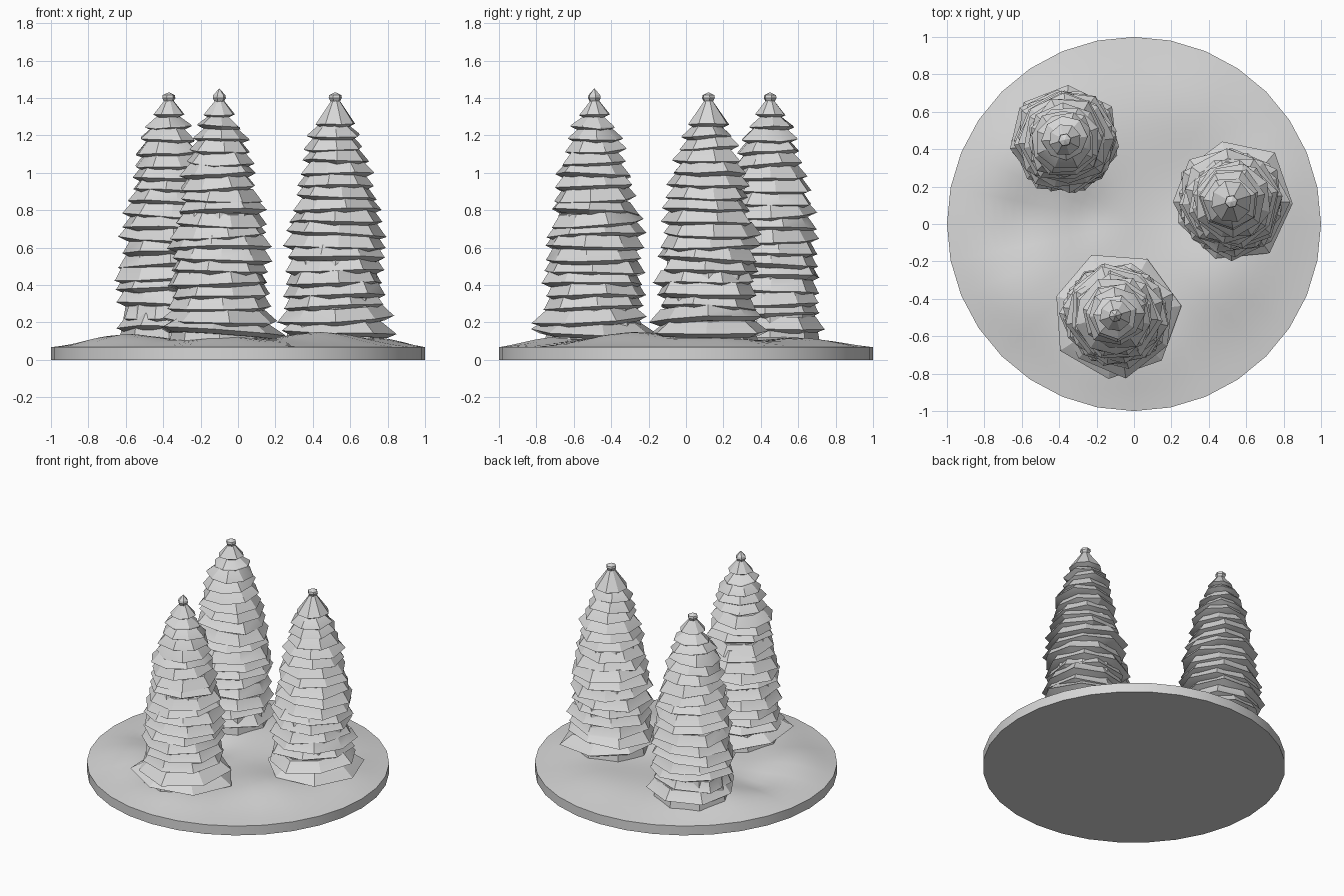
import bpy, bmesh, math, random
from mathutils import Matrix, Vector

cube = bpy.data.objects.get("Cube")
if cube:
    bpy.data.objects.remove(cube, do_unlink=True)

GREY = (0.68, 0.68, 0.68, 1)
stone = bpy.data.materials.new("pale grey")
stone.use_nodes = True
stone.diffuse_color = GREY
stone.node_tree.nodes["Principled BSDF"].inputs["Base Color"].default_value = GREY


def finish(bm, name, angle):
    bmesh.ops.recalc_face_normals(bm, faces=bm.faces)
    mesh = bpy.data.meshes.new(name)
    bm.to_mesh(mesh)
    bm.free()
    mesh.materials.append(stone)
    obj = bpy.data.objects.new(name, mesh)
    bpy.context.collection.objects.link(obj)
    bpy.ops.object.select_all(action="DESELECT")
    obj.select_set(True)
    bpy.context.view_layer.objects.active = obj
    bpy.ops.object.shade_smooth_by_angle(angle=math.radians(angle))
    return obj


def bridge(bm, lower, upper):
    n = len(lower)
    for i in range(n):
        j = (i + 1) % n
        bm.faces.new((lower[i], lower[j], upper[j], upper[i]))


# Round base with rolling mounds: x, y, height, spread
MOUNDS = [(-0.65, -0.4, 0.07, 0.22), (0.45, -0.28, 0.07, 0.22),
          (-0.05, -0.72, 0.05, 0.18), (0.78, 0.2, 0.05, 0.2),
          (-0.4, 0.45, 0.06, 0.28), (0.3, 0.65, 0.04, 0.22),
          (-0.7, 0.3, 0.03, 0.18), (-0.25, 0.06, -0.03, 0.1),
          (-0.6, 0.04, -0.04, 0.12)]


def ground(x, y):
    bumps = sum(h * math.exp(-((x - a) ** 2 + (y - b) ** 2) / (2 * s * s))
                for a, b, h, s in MOUNDS)
    fade = max(0, 1 - (x * x + y * y) ** 3)
    return 0.068 + fade * (0.012 + bumps)


def make_base(sides=32, rings=20):
    bm = bmesh.new()

    def ring(r, z=None):
        pts = [(r * math.cos(math.tau * i / sides), r * math.sin(math.tau * i / sides))
               for i in range(sides)]
        return [bm.verts.new((x, y, ground(x, y) if z is None else z)) for x, y in pts]

    previous = ring(1, 0)
    bm.faces.new(previous)
    for k in range(rings, 0, -1):
        current = ring(k / rings)
        bridge(bm, previous, current)
        previous = current
    centre = bm.verts.new((0, 0, ground(0, 0)))
    for i in range(sides):
        bm.faces.new((previous[i], previous[(i + 1) % sides], centre))
    finish(bm, "round_base", 35)


# Trees made of stacked, slightly tilted skirts
OUTLINE = [(0.13, 0.32), (0.22, 0.28), (0.5, 0.275), (0.65, 0.265), (0.8, 0.24),
           (1.0, 0.2), (1.2, 0.145), (1.31, 0.085), (1.4, 0.04)]


def radius(z):
    for (z0, r0), (z1, r1) in zip(OUTLINE, OUTLINE[1:]):
        if z <= z1:
            return r0 + (r1 - r0) * max(0, z - z0) / (z1 - z0)
    return OUTLINE[-1][1]


def stack(bm, profile, sides, turn, matrix, jitter, rng):
    """Closed, roughly turned shape from (radius, height) rings."""
    wobble = [1 + rng.uniform(-jitter, jitter) for _ in range(sides)]
    drop = [rng.uniform(-jitter, jitter) * 0.08 for _ in range(sides)]
    previous = None
    for r, z in profile:
        ring = []
        for i in range(sides):
            a = turn + math.tau * i / sides
            p = Vector((r * wobble[i] * math.cos(a), r * wobble[i] * math.sin(a), z + drop[i]))
            ring.append(bm.verts.new(matrix @ p))
        if previous:
            bridge(bm, previous, ring)
        else:
            bm.faces.new(ring)
        previous = ring
    bm.faces.new(previous)


def make_tree(name, x, y, first, cap, tip, foot, seed):
    rng = random.Random(seed)
    bm = bmesh.new()
    place = Matrix.Translation((x, y, 0))
    count = round((cap - first) / 0.066)
    step = (cap - first) / count
    for k in range(count):
        z = first + k * step
        r = radius(z) * (foot if k < 2 else 1)
        neck = max(radius(z + step) - 0.04, 0.03)
        tilt = Matrix.Rotation(rng.uniform(-1, 1) * 0.07, 4, "X") @ \
            Matrix.Rotation(rng.uniform(-1, 1) * 0.07, 4, "Y")
        slide = Matrix.Translation((rng.uniform(-1, 1) * 0.008, rng.uniform(-1, 1) * 0.008, z))
        skirt = [(max(r - 0.05, 0.03), -0.022), (r, 0), (r * 0.97, 0.008), (neck, step)]
        stack(bm, skirt, rng.choice((7, 8, 8, 9)), rng.uniform(0, 1),
              place @ slide @ tilt, 0.07, rng)
    # Inner trunk closes any gaps between skirts
    core = [(max(radius(z) - 0.05, 0.02), z) for z in (0.07, 0.3, 0.6, 0.9, 1.2, 1.3)]
    stack(bm, core, 8, 0, place, 0, rng)
    # Cone cap and pointed knob
    r = radius(cap)
    stack(bm, [(r - 0.03, cap - 0.015), (r, cap), (0.024, 1.385)], 8, 0.3, place, 0.04, rng)
    stack(bm, [(0.022, 1.375), (0.036, 1.4), (0.033, 1.415), (0.002, tip)], 6, 0.2,
          place, 0, rng)
    finish(bm, name, 25)


make_base()
make_tree("back_right_tree", -0.37, 0.45, 0.17, 1.31, 1.43, 0.97, 3)
make_tree("front_tree", -0.1, -0.49, 0.15, 1.31, 1.45, 1.12, 8)
make_tree("left_tree", 0.52, 0.12, 0.15, 1.26, 1.43, 1.06, 5)
